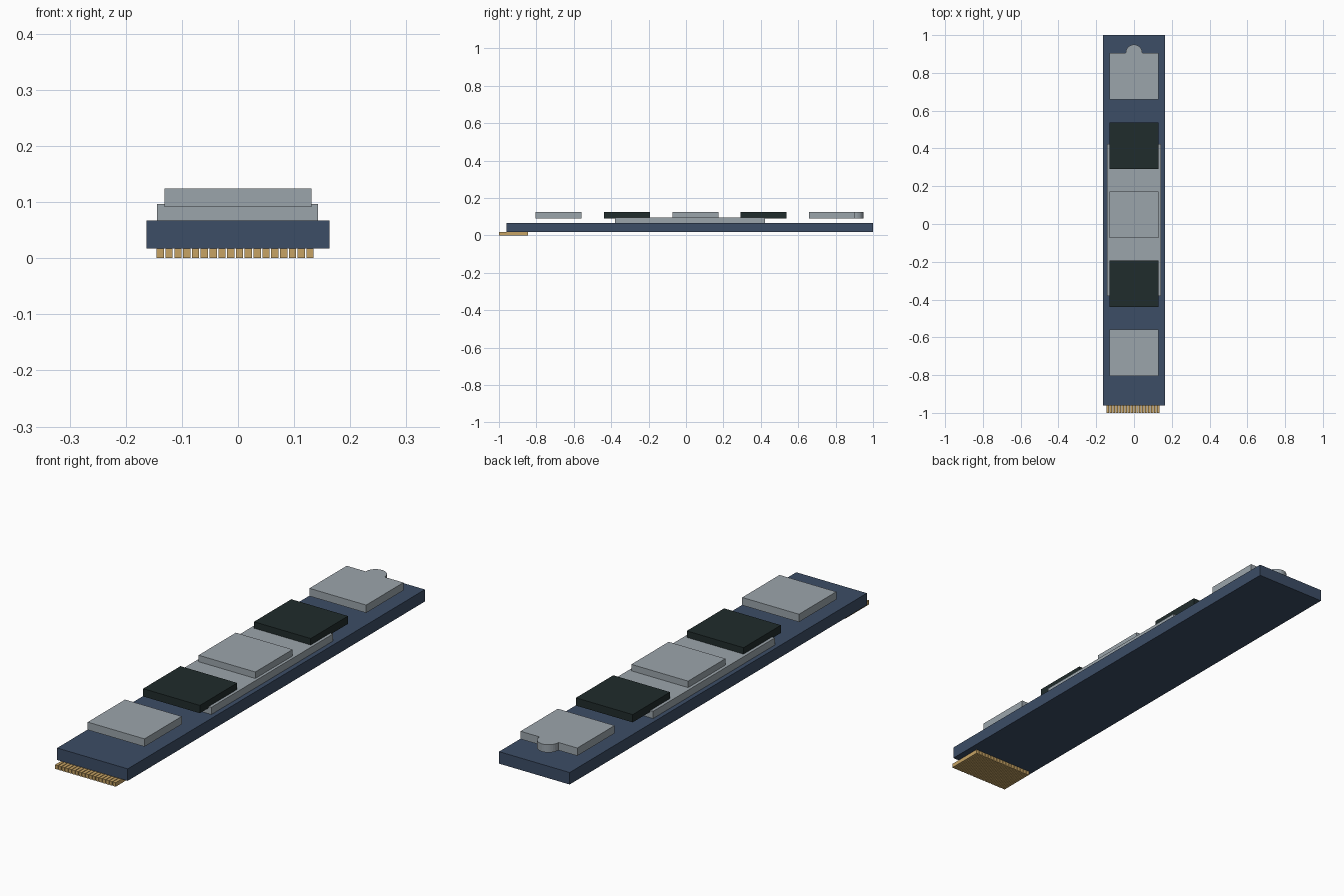
import bpy, bmesh, math

if "Cube" in bpy.data.objects:
    bpy.data.objects.remove(bpy.data.objects["Cube"])


def material(name, rgb):
    m = bpy.data.materials.new(name)
    m.diffuse_color = (*rgb, 1)
    m.use_nodes = True
    m.node_tree.nodes["Principled BSDF"].inputs["Base Color"].default_value = m.diffuse_color
    return m


BLUE = material("board blue", (0.045, 0.074, 0.133))
GREY = material("chip grey", (0.33, 0.375, 0.41))
DARK = material("chip dark", (0.0144, 0.025, 0.025))
GOLD = material("contact gold", (0.57, 0.37, 0.13))


def slab(name, outline, z0, z1, mat):
    """Extrude a counter-clockwise outline from z0 up to z1."""
    bm = bmesh.new()
    face = bm.faces.new([bm.verts.new((x, y, z0)) for x, y in outline])
    ext = bmesh.ops.extrude_face_region(bm, geom=[face])
    for v in ext["geom"]:
        if isinstance(v, bmesh.types.BMVert):
            v.co.z = z1
    bmesh.ops.recalc_face_normals(bm, faces=bm.faces)
    mesh = bpy.data.meshes.new(name)
    bm.to_mesh(mesh)
    bm.free()
    mesh.materials.append(mat)
    obj = bpy.data.objects.new(name, mesh)
    bpy.context.collection.objects.link(obj)
    return obj


def rect(x0, x1, y0, y1):
    return [(x0, y0), (x1, y0), (x1, y1), (x0, y1)]


# circuit board and the low plate on it
slab("board", rect(-0.163, 0.163, -0.96, 1.0), 0.017, 0.067, BLUE)
slab("spreader_plate", rect(-0.144, 0.143, -0.38, 0.423), 0.067, 0.097, GREY)

# five evenly spaced chips, the rear one with a rounded tab
HALF, LENGTH, PITCH = 0.131, 0.246, 0.3655
for i in range(5):
    y0 = -0.804 + i * PITCH
    y1 = y0 + LENGTH
    outline = rect(-HALF, HALF, y0, y1)
    if i == 4:
        tab = [(0.044 * math.cos(a), y1 + 0.046 * math.sin(a))
               for a in (math.pi * k / 16 for k in range(17))]
        outline[3:3] = tab
    slab(f"chip_{i + 1}", outline, 0.0915, 0.124, DARK if i in (1, 3) else GREY)

# row of edge contacts
for i in range(18):
    x = -0.145 + i * 0.0157
    slab(f"contact_{i + 1}", rect(x, x + 0.013, -1.0, -0.845), 0.0, 0.017, GOLD)
